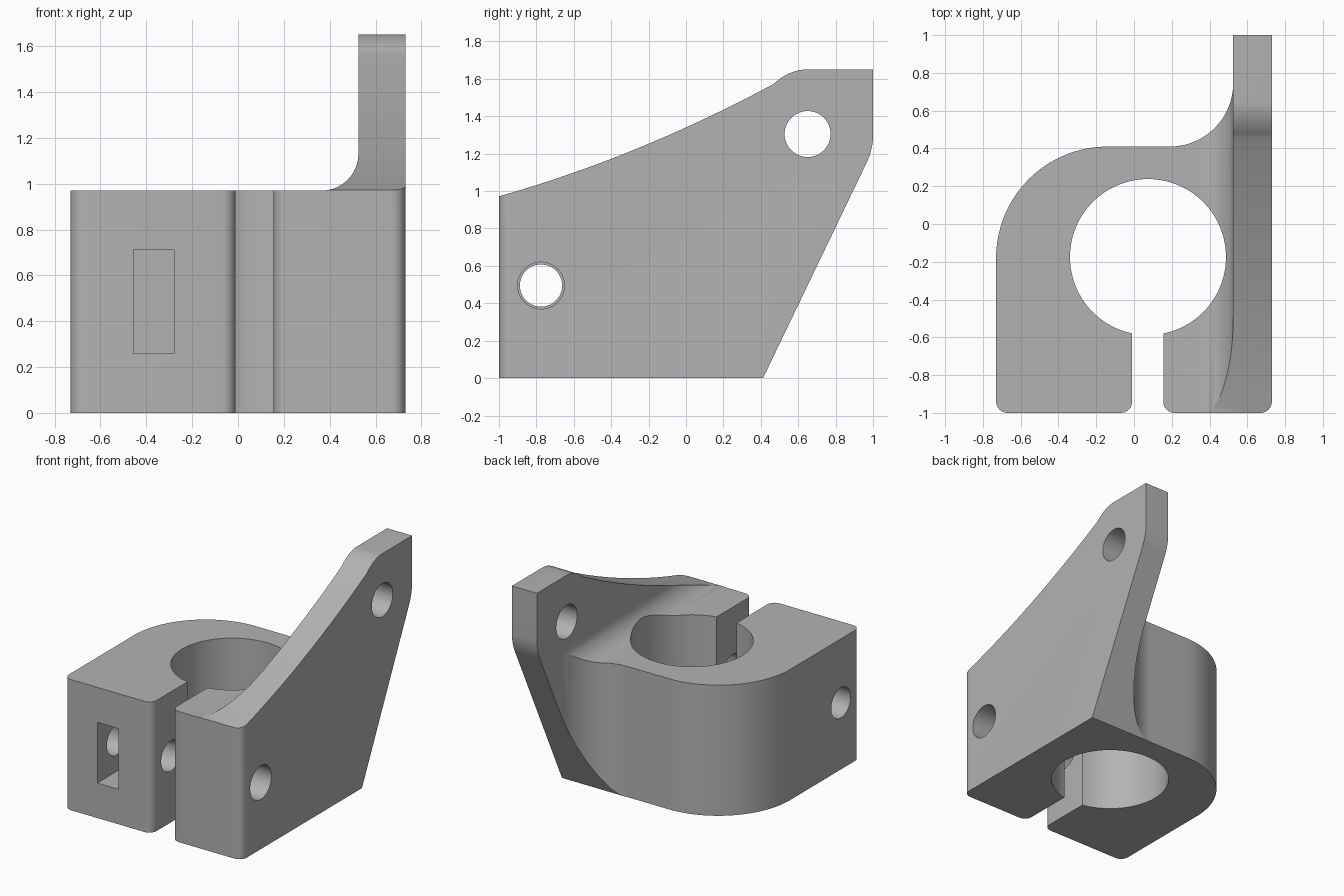
import bpy, bmesh
from math import sin, cos, radians, asin, degrees, sqrt

if "Cube" in bpy.data.objects:
    bpy.data.objects.remove(bpy.data.objects["Cube"], do_unlink=True)

grey = bpy.data.materials.new("grey_plastic")
grey.use_nodes = True
grey.diffuse_color = (0.45, 0.45, 0.45, 1)
grey.node_tree.nodes["Principled BSDF"].inputs["Base Color"].default_value = grey.diffuse_color


def arc(cx, cy, r, start, end, n):
    angles = [radians(start + (end - start) * i / n) for i in range(n + 1)]
    return [(cx + r * cos(a), cy + r * sin(a)) for a in angles]


def bezier(a, b, c, n):
    ts = [i / n for i in range(n + 1)]
    return [tuple((1 - t) ** 2 * p + 2 * t * (1 - t) * q + t * t * s
                  for p, q, s in zip(a, b, c)) for t in ts]


def prism(name, points, axis, low, high):
    """Extrude a closed 2D profile along one axis."""
    place = {"x": lambda u, v, w: (w, u, v),
             "y": lambda u, v, w: (u, w, v),
             "z": lambda u, v, w: (u, v, w)}[axis]
    bm = bmesh.new()
    lower = [bm.verts.new(place(u, v, low)) for u, v in points]
    upper = [bm.verts.new(place(u, v, high)) for u, v in points]
    bm.faces.new(lower)
    bm.faces.new(upper)
    for i in range(len(points)):
        j = (i + 1) % len(points)
        bm.faces.new((lower[i], lower[j], upper[j], upper[i]))
    bmesh.ops.recalc_face_normals(bm, faces=bm.faces)
    mesh = bpy.data.meshes.new(name)
    bm.to_mesh(mesh)
    bm.free()
    mesh.materials.append(grey)
    obj = bpy.data.objects.new(name, mesh)
    bpy.context.collection.objects.link(obj)
    return obj


def combine(target, tool, operation):
    mod = target.modifiers.new(tool.name, "BOOLEAN")
    mod.object, mod.operation, mod.solver = tool, operation, "EXACT"
    bpy.context.view_layer.objects.active = target
    bpy.ops.object.modifier_apply(modifier=mod.name)
    bpy.data.objects.remove(tool, do_unlink=True)


# Plan outline: clamp ring with slot, blended into the fin
bore_x, bore_y, bore_r = 0.074, -0.175, 0.413
slot_left, slot_right, corner = -0.01, 0.155, 0.06
left_lip = 270 - degrees(asin((bore_x - slot_left) / bore_r))
right_lip = -90 + degrees(asin((slot_right - bore_x) / bore_r))
front = -1 + corner
plan = (arc(0.73 - corner, front, corner, -90, 0, 8)
        + [(0.73, 1.2), (0.525, 1.2)]
        + arc(0.19, 0.745, 0.335, 0, -90, 24)
        + arc(-0.14, -0.18, 0.59, 90, 180, 32)
        + arc(-0.73 + corner, front, corner, 180, 270, 8)
        + arc(slot_left - corner, front, corner, 270, 360, 8)
        + arc(bore_x, bore_y, bore_r, left_lip, right_lip, 80)
        + arc(slot_right + corner, front, corner, 180, 270, 8))
bracket = prism("clamp_bracket", plan, "z", -0.1, 1.9)

# Front outline: low body rising to the fin through a fillet
front_outline = ([(-0.9, -0.2), (0.9, -0.2), (0.9, 2.0), (0.525, 2.0)]
                 + arc(0.365, 1.13, 0.16, 0, -90, 20) + [(-0.9, 0.97)])
combine(bracket, prism("front_outline", front_outline, "y", -1.3, 1.3), "INTERSECT")

# Side outline: sloping back edge and sweeping top edge
side_outline = ([(-1.2, 0), (0.412, 0)]
                + bezier((0.96, 1.14), (0.998, 1.215), (1.0, 1.29), 8)
                + [(1.0, 1.65)]
                + bezier((0.635, 1.65), (0.55, 1.645), (0.47, 1.575), 10)
                + bezier((0.46, 1.568), (-0.265, 1.18), (-1.0, 0.972), 24)
                + [(-1.2, 0.972)])
combine(bracket, prism("side_outline", side_outline, "x", -1.1, 1.1), "INTERSECT")

# Bolt holes, fin hole and nut pocket
bolt_y, bolt_z = -0.775, 0.495
for name, y, z, r, low, high in (("bolt_clearance", bolt_y, bolt_z, 0.125, 0.08, 1),
                                 ("bolt_hole", bolt_y, bolt_z, 0.113, -1, 0.07),
                                 ("fin_hole", 0.65, 1.305, 0.123, 0.4, 1)):
    combine(bracket, prism(name, arc(y, z, r, 0, 352.5, 47), "x", low, high), "DIFFERENCE")
pocket = [(-0.455, 0.26), (-0.28, 0.26), (-0.28, 0.71), (-0.455, 0.71)]
combine(bracket, prism("nut_pocket", pocket, "y", -1.2, -0.56), "DIFFERENCE")

bpy.ops.object.select_all(action="DESELECT")
bracket.select_set(True)
bpy.context.view_layer.objects.active = bracket
bpy.ops.object.shade_smooth_by_angle(angle=radians(25))
